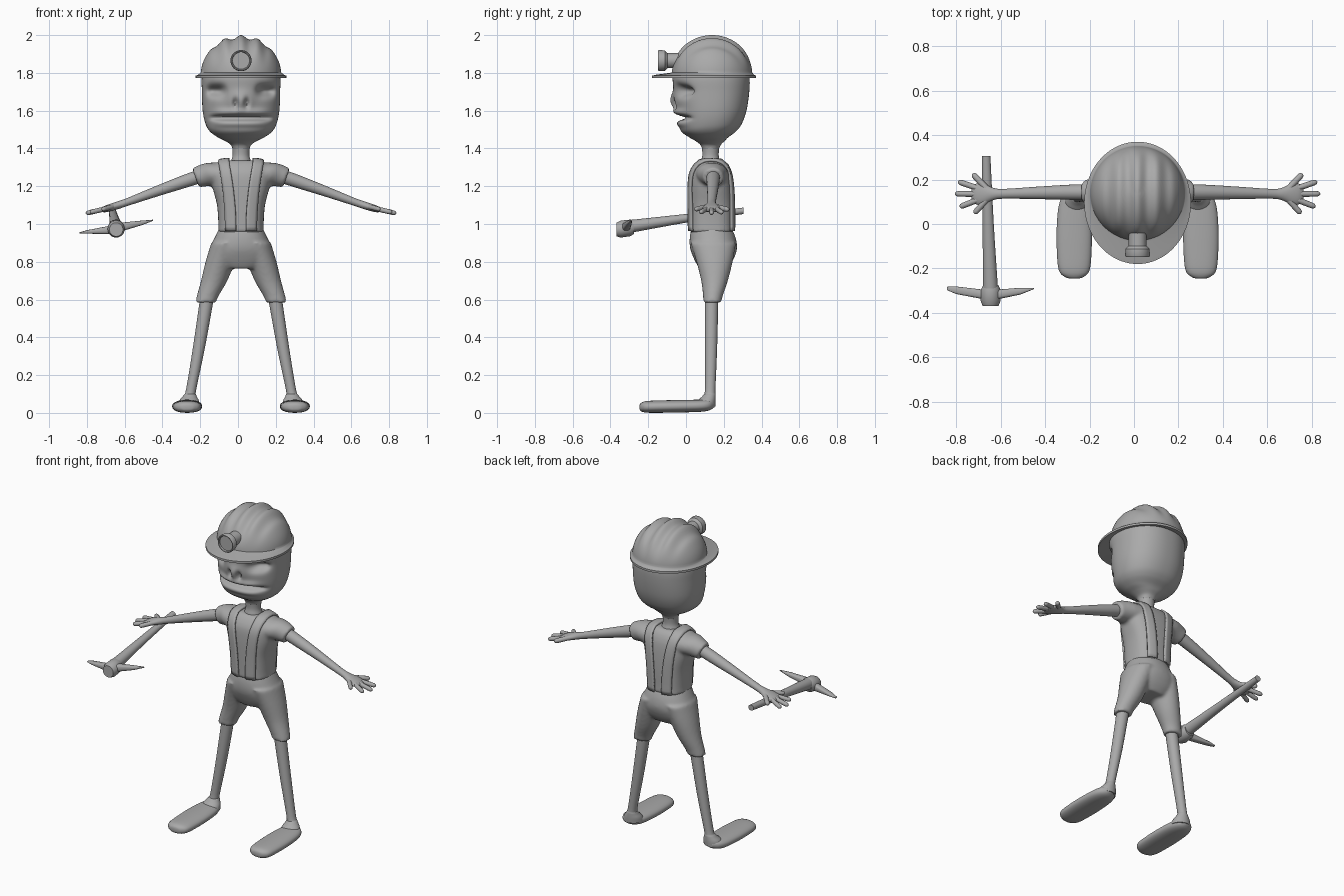
import bpy, bmesh, math
from mathutils import Vector
from mathutils.bvhtree import BVHTree

if "Cube" in bpy.data.objects:
    bpy.data.objects.remove(bpy.data.objects["Cube"])

CX = 0.016                       # body centre line
X, Y, Z = Vector((1, 0, 0)), Vector((0, 1, 0)), Vector((0, 0, 1))
grey = bpy.data.materials.new("plain grey")
grey.diffuse_color = (0.4, 0.4, 0.4, 1)
grey.use_nodes = True
grey.node_tree.nodes["Principled BSDF"].inputs["Base Color"].default_value = grey.diffuse_color


def V(z, rx, y0, y1, x=0):
    """Horizontal section from its height, half width and front/back limits."""
    return (x, (y0 + y1) / 2, z, rx, (y1 - y0) / 2)


def smooth_path(secs, steps):
    """Catmull-Rom resampling of section tuples."""
    if steps < 2:
        return secs
    out = []
    for i in range(len(secs) - 1):
        a, b, c, d = (secs[max(0, min(len(secs) - 1, i + k))] for k in (-1, 0, 1, 2))
        for s in range(steps):
            t = s / steps
            out.append(tuple(q + 0.5 * t * (r - p + t * (2 * p - 5 * q + 4 * r - w + t * (3 * (q - r) + w - p)))
                             for p, q, r, w in zip(a, b, c, d)))
    return out + [secs[-1]]


def loft(bm, secs, axis=Z, e=2.0, n=32, steps=4, sides=(1,)):
    """Skin superellipse sections (x, y, z, ru, rv) facing along the axis."""
    a = axis.normalized()
    u, v = (X, Y) if abs(a.z) > 0.9 else (Z.cross(a).normalized(), None)
    v = v or a.cross(u)
    for s in sides:
        rings = []
        for x, y, z, ru, rv in smooth_path(secs, steps):
            ring = []
            for k in range(n):
                t = 2 * math.pi * k / n
                c, d = math.cos(t), math.sin(t)
                p = Vector((x, y, z)) + u * ru * math.copysign(abs(c) ** (2 / e), c) \
                    + v * rv * math.copysign(abs(d) ** (2 / e), d)
                ring.append(bm.verts.new((p.x * s, p.y, p.z)))
            rings.append(ring)
        for r0, r1 in zip(rings, rings[1:]):
            for k in range(n):
                m = (k + 1) % n
                bm.faces.new((r0[k], r0[m], r1[m], r1[k]))
        bm.faces.new(rings[0])
        bm.faces.new(rings[-1])


def finish(name, bm, angle=40, voxel=0):
    bmesh.ops.recalc_face_normals(bm, faces=bm.faces)
    me = bpy.data.meshes.new(name)
    bm.to_mesh(me)
    bm.free()
    me.materials.append(grey)
    me.polygons.foreach_set("use_smooth", [True] * len(me.polygons))
    me.set_sharp_from_angle(angle=math.radians(angle))
    ob = bpy.data.objects.new(name, me)
    bpy.context.collection.objects.link(ob)
    ob.location.x = CX
    if voxel:                    # fuse overlapping volumes into one soft skin
        r = ob.modifiers.new("fuse", 'REMESH')
        r.mode, r.voxel_size, r.use_smooth_shade = 'VOXEL', voxel, True
        m = ob.modifiers.new("soften", 'SMOOTH')
        m.factor, m.iterations = 0.5, 6
    return ob


def part(name, *lofts, **kw):
    bm = bmesh.new()
    for secs, opts in lofts:
        loft(bm, secs, **opts)
    return finish(name, bm, **kw)


BOTH = (1, -1)
ARM = Vector((1, 0, -0.36))

# head with sculpted face
bm = bmesh.new()
loft(bm, [V(1.40, .045, .085, .175), V(1.42, .055, .075, .185), V(1.44, .085, .05, .205), V(1.46, .125, .015, .225),
          V(1.49, .165, -.025, .265), V(1.53, .188, -.035, .295), V(1.6, .203, -.045, .32), V(1.7, .207, -.06, .335),
          V(1.78, .207, -.07, .335), V(1.85, .185, -.04, .31), V(1.92, .11, .05, .23)], e=2.25, n=160, steps=9)


def bump(x, z, cx, cz, sx, sz, p=2):
    return math.exp(-abs((x - cx) / sx) ** p - ((z - cz) / sz) ** 2)


for v in bm.verts:
    x, z = abs(v.co.x), v.co.z
    front = max(0, min(1, (0.12 - v.co.y) / 0.08))
    v.co.y += front * (.06 * bump(x, z, .132, 1.705, .045, .028, 3)       # eye sockets
                       - .03 * bump(x, z, 0, 1.65, .055, .05)             # nose
                       + .035 * bump(x, z, .03, 1.64, .013, .024)         # nostrils
                       - .015 * bump(x, z, 0, 1.592, .14, .016, 6)        # upper lip
                       + .04 * bump(x, z, 0, 1.562, .155, .012, 8)        # mouth
                       - .012 * bump(x, z, 0, 1.53, .14, .018, 6))        # lower lip
finish("head", bm, 80)

part("neck", ([V(1.28, .075, .07, .2), V(1.335, .052, .08, .18), V(1.37, .044, .087, .173), V(1.43, .05, .08, .18)], {}))

# helmet: brim edge, then a ridged dome
bm = bmesh.new()
dome = []
for i in range(25):
    t = math.radians(i * 3.7)
    r = max(.004, .213 * math.cos(t))
    dome.append((0, .138, 1.79 + .2 * math.sin(t), r, r))
loft(bm, [V(1.785, .19, -.06, .32), V(1.772, .225, -.165, .355), V(1.772, .24, -.18, .37),
          V(1.785, .24, -.18, .37), V(1.79, .228, -.16, .36), V(1.80, .215, -.085, .352)] + dome[1:], n=128, steps=1)
for v in bm.verts:
    if v.co.z > 1.82:
        fade = min(1, (v.co.z - 1.82) / .1) * math.exp(-(v.co.x / .16) ** 6)
        v.co.z += .010 * fade * math.cos(v.co.x * 2 * math.pi / .088)
finish("helmet", bm, 50)

# headlamp with a sunken lens
part("headlamp", ([(0, y, 1.865, r, r) for y, r in ((-.04, .04), (-.098, .04), (-.112, .054), (-.143, .056),
                                                   (-.149, .052), (-.147, .047), (-.138, .045))], dict(axis=Y, steps=1)))

# shirt: torso fused with sleeves
shirt = part("shirt",
             ([V(.955, .122, .02, .252), V(1.0, .12, .02, .25), V(1.1, .127, .018, .25), V(1.2, .152, .018, .245),
               V(1.27, .158, .025, .235), V(1.315, .14, .05, .215), V(1.337, .10, .075, .19)], dict(e=2.6, n=64)),
             ([(.06, .135, 1.258, .095, .072), (.15, .138, 1.262, .082, .066), (.2, .143, 1.256, .064, .06),
               (.24, .144, 1.244, .053, .053)], dict(axis=ARM, sides=BOTH)), voxel=.009)

# suspenders laid on the shirt surface
bpy.context.view_layer.update()
tree = BVHTree.FromObject(shirt, bpy.context.evaluated_depsgraph_get())
heights = [.965 + .345 * i / 16 for i in range(17)]
rays = [(-1, z, Y) for z in heights]
rays += [(y, 2, -Z) for y in (.075, .1, .13, .16, .185)]
rays += [(1, z, -Y) for z in reversed(heights)]
bm = bmesh.new()
for s in BOTH:
    prev = None
    for y, z, d in rays:
        t = min(1, (z - .96) / .36)
        row = []
        for k in range(5):
            x = s * (.052 + .037 * t * t + .027 * (k / 2 - 1))
            hit, nrm, *_ = tree.ray_cast(Vector((x, y, z)), d)
            if hit:
                row.append(bm.verts.new(hit + nrm * .006))
        if len(row) < 5:
            continue
        if prev:
            for k in range(4):
                bm.faces.new((prev[k], prev[k + 1], row[k + 1], row[k]))
        prev = row
straps = finish("suspenders", bm, 40)
sol = straps.modifiers.new("thickness", 'SOLIDIFY')
sol.thickness, sol.offset = .012, 0

# shorts: hips fused with two legs
part("shorts",
     ([V(.985, .112, .032, .238), V(.93, .138, .02, .262), V(.87, .165, .022, .27), V(.81, .165, .045, .25),
       V(.765, .11, .07, .22)], dict(e=2.2, n=64)),
     ([V(.9, .078, .025, .265, .08), V(.8, .078, .055, .247, .11), V(.7, .07, .08, .222, .142),
       V(.62, .058, .09, .195, .176), V(.585, .055, .09, .188, .187)], dict(sides=BOTH)), voxel=.009)

# legs flaring into the ankles
part("legs", ([V(.64, .037, .1, .172, .175), V(.35, .032, .1, .165, .222), V(.13, .027, .1, .156, .263),
               V(.095, .033, .092, .157, .27), V(.065, .052, .06, .157, .275), V(.035, .06, .03, .155, .278)],
              dict(sides=BOTH)))

# feet
part("feet", ([(.285, y, z, r, h) for y, r, z, h in ((-.246, .015, .03, .01), (-.238, .042, .031, .022),
               (-.205, .07, .032, .031), (-.1, .079, .034, .033), (0, .078, .036, .033), (.08, .07, .038, .032),
               (.125, .052, .042, .028), (.15, .02, .045, .015))], dict(axis=Y, e=2.3, sides=BOTH)), angle=70)

# arms with palms
part("arms", ([(.19, .144, 1.262, .036, .036), (.3, .143, 1.225, .034, .034), (.45, .14, 1.172, .028, .027),
               (.6, .136, 1.117, .022, .02), (.65, .135, 1.1, .028, .02), (.695, .135, 1.086, .048, .019),
               (.725, .135, 1.077, .047, .016), (.745, .135, 1.072, .03, .008)], dict(axis=ARM, sides=BOTH)), angle=70)

# fingers
fingers = []
for x0, y0, x1, y1, r in ((.675, .155, .742, .226, .014), (.71, .158, .808, .191, .013), (.71, .135, .822, .136, .013),
                          (.71, .112, .8, .077, .013), (.68, .108, .735, .047, .013)):
    a, b = Vector((x0, y0, 1.088 - (x0 - .69) * .3)), Vector((x1, y1, 1.088 - (x1 - .69) * .24))
    secs = [(*a.lerp(b, t), r * k, r * k) for t, k in ((0, 1), (.5, 1), (.85, .95), (.96, .65), (1, .15))]
    fingers.append((secs, dict(axis=b - a, n=12, steps=3, sides=BOTH)))
part("fingers", *fingers, angle=70)

# pickaxe
part("pickaxe_handle", ([(-.681, .305, 1.07, .019, .017), (-.672, 0, 1.03, .025, .023), (-.662, -.29, .988, .034, .034)],
                        dict(axis=Y)))
part("pickaxe_collar", ([(-.661, y, .975 + (y + .33) * .12, r, r) for y, r in ((-.275, .034), (-.295, .044),
                         (-.345, .045), (-.368, .036))], dict(axis=Y, steps=1)))
part("pickaxe_head", ([(x - CX, y, z, a, b) for x, y, z, a, b in (
    (-.84, -.29, .953, .008, .003), (-.8, -.298, .958, .017, .009), (-.69, -.315, .967, .021, .021),
    (-.645, -.32, .976, .026, .026), (-.6, -.315, .988, .021, .021), (-.51, -.302, 1.006, .015, .012),
    (-.45, -.29, 1.02, .003, .003))], dict(axis=Vector((1, 0, .15)), e=3, n=16, steps=1)))
